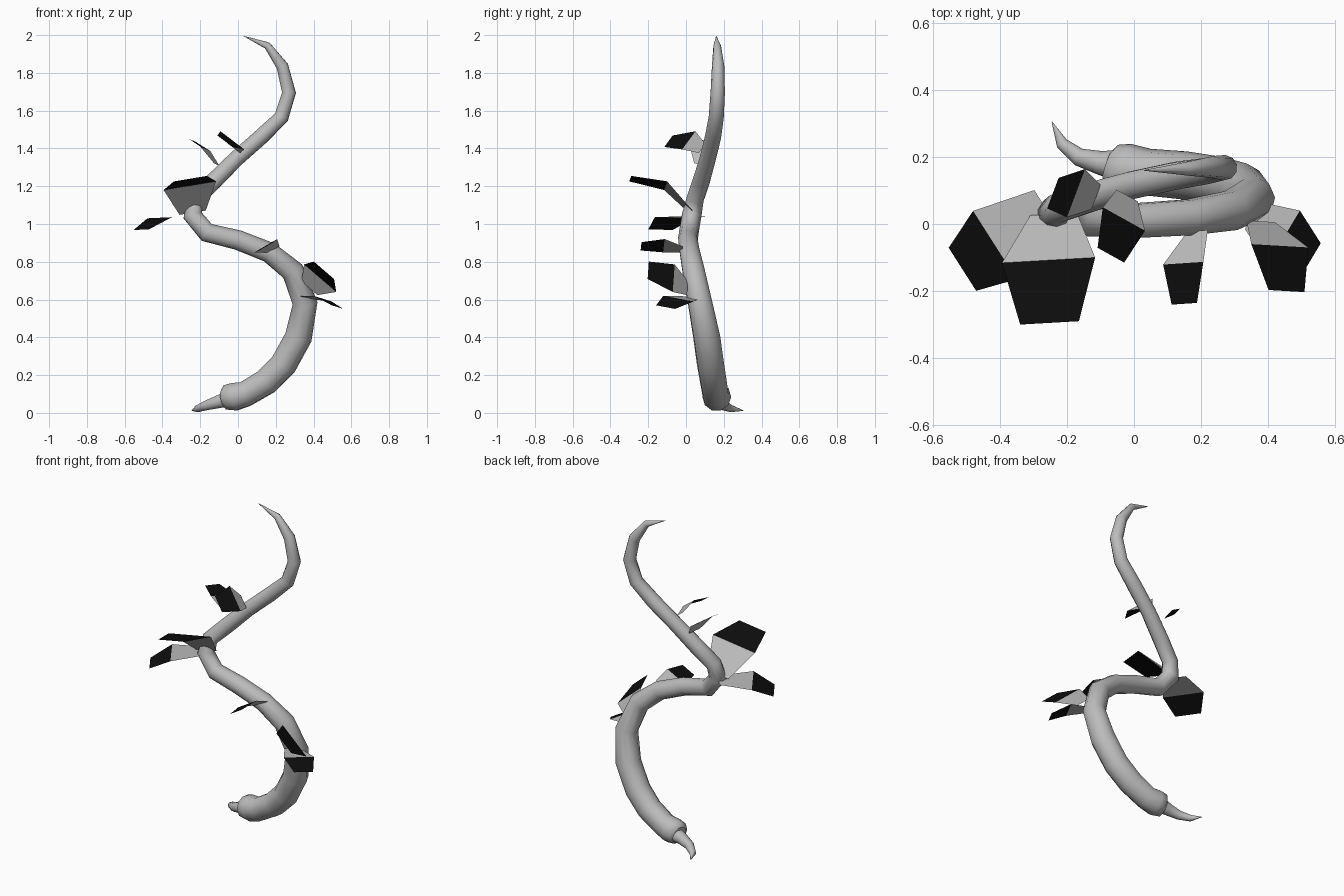
import bpy
import bmesh
from mathutils import Vector

cube = bpy.data.objects.get("Cube")
if cube:
    bpy.data.objects.remove(cube, do_unlink=True)


def make_material(name, value):
    material = bpy.data.materials.new(name)
    material.use_nodes = True
    colour = (value, value, value, 1)
    material.diffuse_color = colour
    shader = material.node_tree.nodes["Principled BSDF"]
    shader.inputs["Base Color"].default_value = colour
    shader.inputs["Roughness"].default_value = 0.8
    return material


grey = make_material("plain grey", 0.5)
black = make_material("dark black", 0.004)


def tapered_tube(name, stations):
    """Sweep a round section along stations of x, y, z and radius."""
    curve = bpy.data.curves.new(name, "CURVE")
    curve.dimensions = "3D"
    curve.bevel_depth = 1
    curve.bevel_resolution = 3
    curve.use_fill_caps = True
    spline = curve.splines.new("POLY")
    spline.points.add(len(stations) - 1)
    for point, (x, y, z, radius) in zip(spline.points, stations):
        point.co = (x, y, z, 1)
        point.radius = radius
    curve.materials.append(grey)
    tube = bpy.data.objects.new(name, curve)
    bpy.context.collection.objects.link(tube)
    bpy.ops.object.select_all(action="DESELECT")
    bpy.context.view_layer.objects.active = tube
    tube.select_set(True)
    bpy.ops.object.convert(target="MESH")
    bpy.ops.object.shade_smooth_by_angle(angle=1)
    return bpy.context.object


def leaf(name, base, middle, tip, across):
    """Fold two flat panels: a grey inner one and a black outer one."""
    bm = bmesh.new()
    half = Vector(across)
    rows = []
    for centre, width in ((base, 0.5), (middle, 1), (tip, 0.63)):
        rows.append([bm.verts.new(Vector(centre) + half * width * side)
                     for side in (-1, 1)])
    for index, (inner, outer) in enumerate(zip(rows, rows[1:])):
        face = bm.faces.new((inner[0], inner[1], outer[1], outer[0]))
        face.material_index = index
    bm.normal_update()
    # Keep the panels facing up and outward
    if sum(face.normal.z for face in bm.faces) < 0:
        bmesh.ops.reverse_faces(bm, faces=bm.faces)
    mesh = bpy.data.meshes.new(name)
    bm.to_mesh(mesh)
    bm.free()
    mesh.materials.append(grey)
    mesh.materials.append(black)
    obj = bpy.data.objects.new(name, mesh)
    bpy.context.collection.objects.link(obj)
    return obj


# Winding stem, from the swollen foot to the curled point
tapered_tube("stem", [
    (-.08, .175, .08, .045),
    (-.065, .17, .082, .068),
    (-.02, .163, .085, .077),
    (.04, .155, .1, .07),
    (.15, .145, .165, .072),
    (.24, .13, .255, .073),
    (.32, .11, .4, .073),
    (.355, .075, .58, .066),
    (.29, .04, .75, .061),
    (.165, .02, .85, .055),
    (0, .01, .915, .053),
    (-.165, .015, .955, .052),
    (-.24, .03, 1.045, .052),
    (-.225, .048, 1.13, .046),
    (-.13, .08, 1.225, .046),
    (-.01, .115, 1.345, .043),
    (.12, .143, 1.46, .043),
    (.23, .16, 1.565, .04),
    (.27, .168, 1.695, .038),
    (.235, .17, 1.835, .033),
    (.155, .165, 1.945, .02),
    (.03, .16, 1.995, .001),
])

# Hooked thorn at the foot
tapered_tube("foot_thorn", [
    (-.04, .175, .075, .048),
    (-.1, .182, .06, .036),
    (-.165, .2, .04, .027),
    (-.215, .24, .022, .019),
    (-.245, .305, .012, .001),
])

# Folded leaves: base, middle and tip centres, then half the middle width
leaf("large_leaf", (-.24, .03, 1.06), (-.255, -.108, 1.203),
     (-.252, -.295, 1.24), (.139, .008, .023))
leaf("outer_right_leaf", (-.265, .05, 1.04), (-.415, -.063, 1.033),
     (-.512, -.135, .97), (.065, -.102, .003))
leaf("upper_back_leaf", (-.113, .08, 1.315), (-.173, .092, 1.398),
     (-.242, .092, 1.443), (.027, .072, -.012))
leaf("upper_front_leaf", (-.02, .085, 1.4), (-.03, .015, 1.443),
     (-.069, -.093, 1.438), (.063, -.035, -.048))
leaf("middle_leaf", (.19, -.02, .865), (.147, -.117, .885),
     (.15, -.238, .882), (.06, .004, .035))
leaf("lower_front_leaf", (.378, .008, .66), (.435, -.065, .713),
     (.455, -.2, .755), (.085, -.005, -.073))
leaf("lower_left_leaf", (.355, .025, .61), (.447, -.04, .605),
     (.527, -.108, .56), (.048, .08, -.015))
